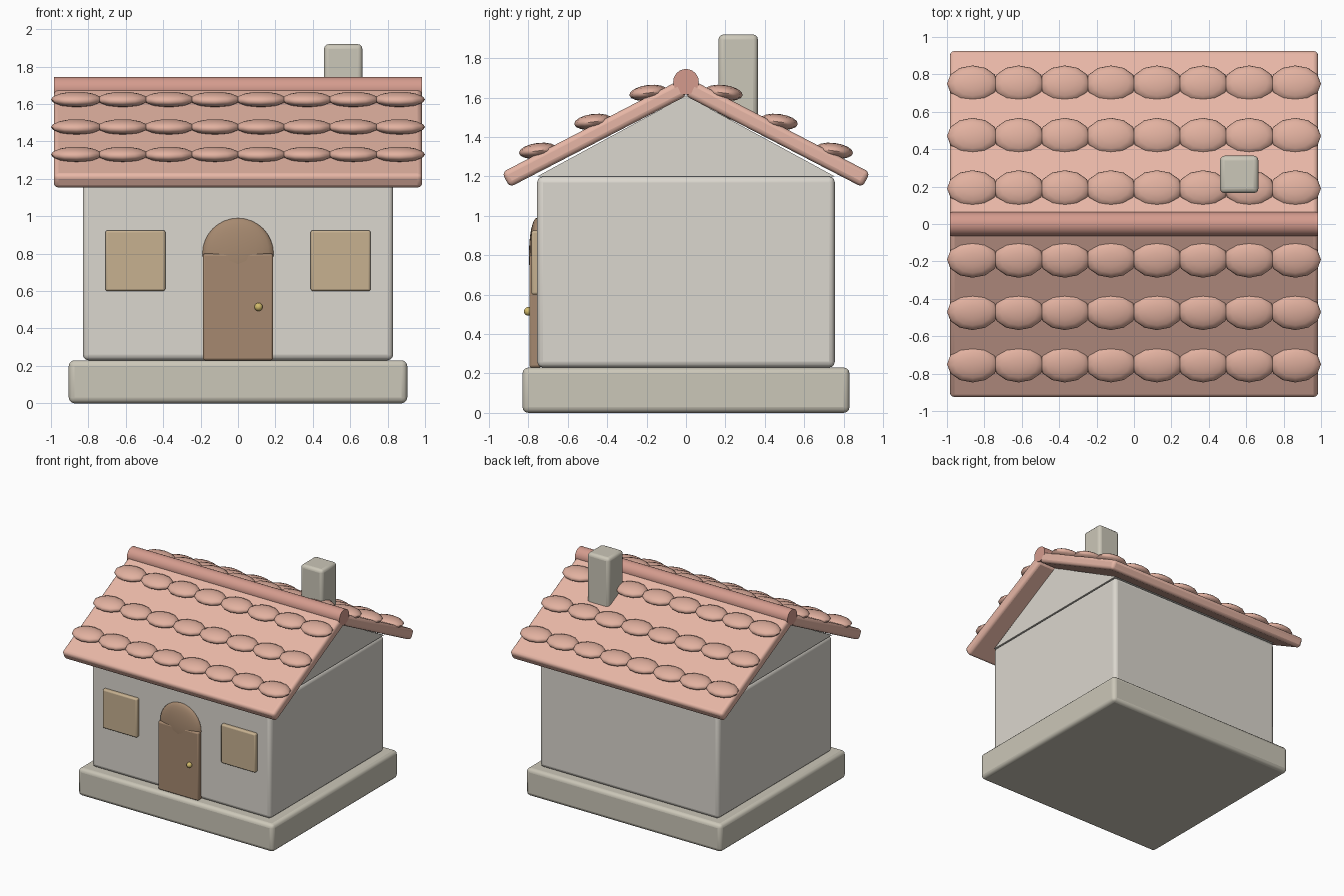
import bpy, bmesh, math
from mathutils import Matrix

if "Cube" in bpy.data.objects:
    bpy.data.objects.remove(bpy.data.objects["Cube"])


def mat(name, rgb):
    m = bpy.data.materials.new(name)
    m.diffuse_color = (*rgb, 1)
    m.use_nodes = True
    m.node_tree.nodes["Principled BSDF"].inputs["Base Color"].default_value = m.diffuse_color
    return m


STONE = mat("stone", (0.60, 0.57, 0.48))
PLASTER = mat("plaster", (0.71, 0.68, 0.62))
ROOF = mat("roof_pink", (0.80, 0.47, 0.38))
RIDGE = mat("ridge_pink", (0.66, 0.33, 0.27))
TILE = mat("tile_pink", (0.76, 0.44, 0.35))
WOOD = mat("wood", (0.38, 0.25, 0.16))
FRAME = mat("window_tan", (0.57, 0.44, 0.28))
BRASS = mat("brass", (0.65, 0.50, 0.15))


def finish(name, bm, material, bevel=0, angle=35):
    me = bpy.data.meshes.new(name)
    bmesh.ops.recalc_face_normals(bm, faces=bm.faces)
    bm.to_mesh(me)
    bm.free()
    me.materials.append(material)
    ob = bpy.data.objects.new(name, me)
    bpy.context.collection.objects.link(ob)
    if bevel:
        b = ob.modifiers.new("bevel", 'BEVEL')
        b.width, b.segments = bevel, 3
    bpy.ops.object.select_all(action='DESELECT')
    ob.select_set(True)
    bpy.context.view_layer.objects.active = ob
    bpy.ops.object.shade_smooth_by_angle(angle=math.radians(angle))
    return ob


def box(name, x, y, z, material, bevel):
    bm = bmesh.new()
    mid = [(a + b) / 2 for a, b in (x, y, z)]
    size = [b - a for a, b in (x, y, z)]
    bmesh.ops.create_cube(bm, size=1, matrix=Matrix.Translation(mid) @ Matrix.Diagonal((*size, 1)))
    return finish(name, bm, material, bevel)


def prism(name, profile, half_x, material, bevel=0):
    """Extrude a (y, z) profile along x."""
    bm = bmesh.new()
    face = bm.faces.new([bm.verts.new((-half_x, y, z)) for y, z in profile])
    ext = bmesh.ops.extrude_face_region(bm, geom=[face])["geom"]
    bmesh.ops.translate(bm, vec=(2 * half_x, 0, 0),
                        verts=[v for v in ext if isinstance(v, bmesh.types.BMVert)])
    return finish(name, bm, material, bevel)


def add_ellipsoid(bm, centre, radii, tilt=0, u=12, v=8):
    m = Matrix.Translation(centre) @ Matrix.Rotation(tilt, 4, 'X') @ Matrix.Diagonal((*radii, 1))
    bmesh.ops.create_uvsphere(bm, u_segments=u, v_segments=v, radius=1, matrix=m)


# Foundation, walls and gable
box("foundation", (-0.905, 0.905), (-0.83, 0.83), (0, 0.23), STONE, 0.03)
box("walls", (-0.83, 0.83), (-0.755, 0.755), (0.23, 1.2), PLASTER, 0.03)
prism("gable", [(-0.755, 1.2), (0.755, 1.2), (0, 1.61)], 0.825, PLASTER)

# Roof slabs with rows of rounded tiles
for side, label in ((-1, "front"), (1, "back")):
    slab = [(0.895, 1.145), (0.934, 1.22), (0.03, 1.69), (-0.005, 1.61)]
    prism(label + "_roof", [(side * y, z) for y, z in slab], 0.985, ROOF, 0.025)
    bm = bmesh.new()
    for y, z in ((0.75, 1.33), (0.47, 1.477), (0.19, 1.624)):
        for i in range(8):
            add_ellipsoid(bm, ((i - 3.5) * 0.2465, side * y, z), (0.137, 0.098, 0.04),
                          -side * math.radians(7))
    finish(label + "_roof_tiles", bm, TILE, angle=60)

# Ridge roll
prism("ridge", [(0.065 * math.cos(k * math.tau / 24), 1.68 + 0.065 * math.sin(k * math.tau / 24))
                for k in range(24)], 0.985, RIDGE)

# Chimney
box("chimney", (0.46, 0.665), (0.165, 0.365), (1.49, 1.92), STONE, 0.025)

# Door with rounded top and knob
box("door", (-0.188, 0.188), (-0.795, -0.735), (0.23, 0.80), WOOD, 0.012)
bm = bmesh.new()
add_ellipsoid(bm, (0, -0.757, 0.80), (0.19, 0.04, 0.19), u=24, v=16)
finish("door_arch", bm, WOOD, angle=60)
bm = bmesh.new()
add_ellipsoid(bm, (0.11, -0.80, 0.515), (0.022,) * 3, u=16, v=10)
finish("door_knob", bm, BRASS, angle=60)

# Windows
for side, label in ((-1, "left"), (1, "right")):
    x = side * 0.5485
    box(label + "_window", (x - 0.16, x + 0.16), (-0.785, -0.735), (0.60, 0.925), FRAME, 0.012)
